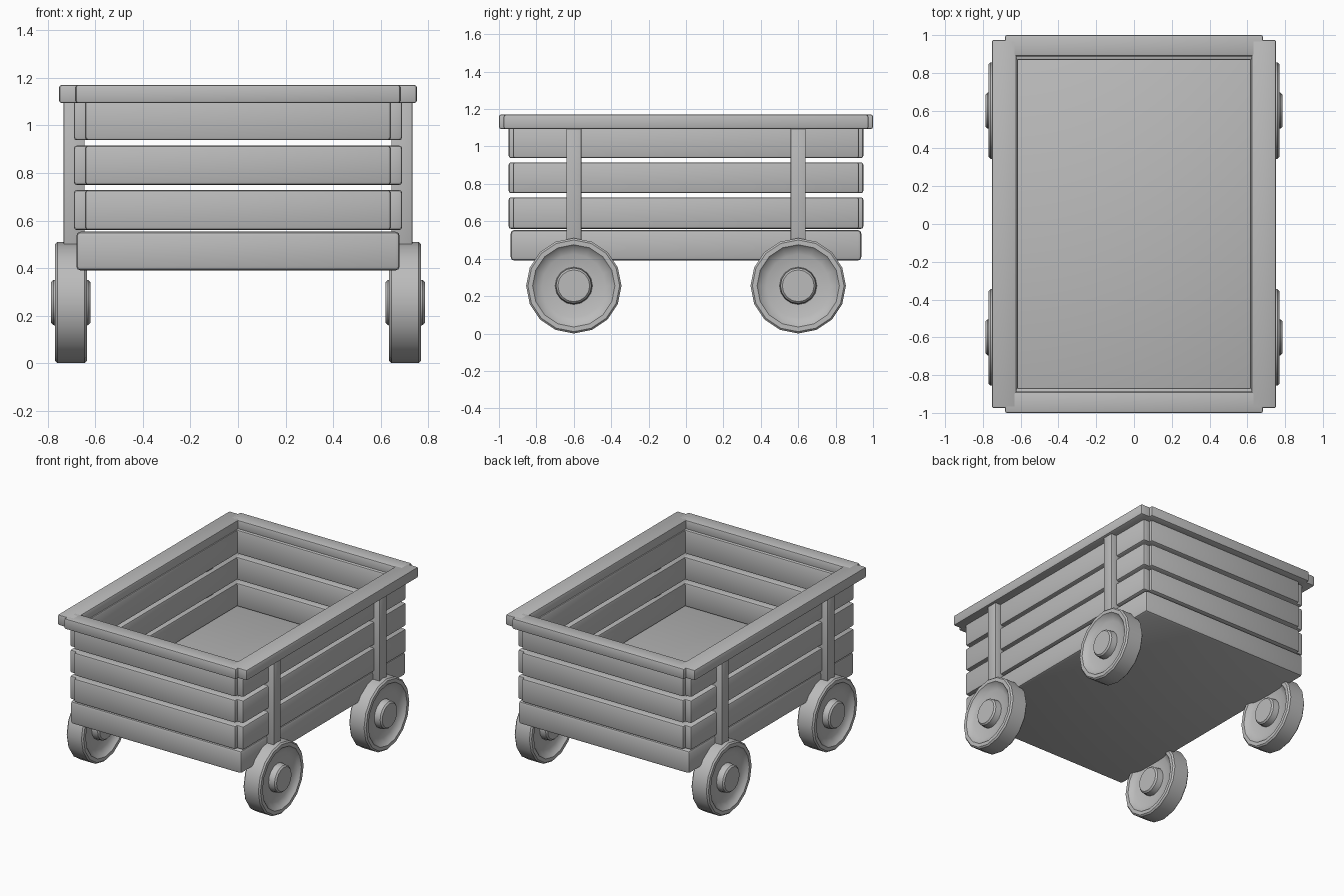
import bpy, bmesh, math

cube = bpy.data.objects.get("Cube")
if cube:
    bpy.data.objects.remove(cube, do_unlink=True)

grey = bpy.data.materials.new("plain_grey")
grey.use_nodes = True
color = (0.5, 0.5, 0.5, 1)
grey.diffuse_color = color
grey.node_tree.nodes["Principled BSDF"].inputs["Base Color"].default_value = color


def add_object(name, bm):
    bmesh.ops.recalc_face_normals(bm, faces=bm.faces)
    mesh = bpy.data.meshes.new(name)
    bm.to_mesh(mesh)
    bm.free()
    mesh.materials.append(grey)
    obj = bpy.data.objects.new(name, mesh)
    bpy.context.collection.objects.link(obj)
    bpy.ops.object.select_all(action='DESELECT')
    bpy.context.view_layer.objects.active = obj
    obj.select_set(True)
    bpy.ops.object.shade_smooth_by_angle(angle=math.radians(35))
    return obj


def board(name, x, y, z, bevel=0.012):
    """Bevelled box given as (low, high) ranges."""
    bm = bmesh.new()
    bmesh.ops.create_cube(bm, size=1)
    for v in bm.verts:
        v.co = [r[0] if c < 0 else r[1] for c, r in zip(v.co, (x, y, z))]
    bmesh.ops.bevel(bm, geom=bm.edges[:], offset=bevel, segments=2,
                    profile=0.5, affect='EDGES')
    return add_object(name, bm)


def span(side, inner, outer):
    return tuple(sorted((side * inner, side * outer)))


def wheel(name, x, y, z, sides=16):
    """Dished wheel with hub, lathed around the x axis."""
    half = [(0.085, 0.083), (0.095, 0.073), (0.1, 0.03), (0.17, 0.036),
            (0.205, 0.05), (0.22, 0.067), (0.245, 0.067), (0.255, 0.057)]
    profile = half + [(r, -d) for r, d in reversed(half)]
    bm = bmesh.new()
    rings = []
    for r, d in profile:
        angles = [2 * math.pi * i / sides for i in range(sides)]
        rings.append([bm.verts.new((x + d, y + r * math.cos(a), z + r * math.sin(a)))
                      for a in angles])
    for a, b in zip(rings, rings[1:]):
        for i in range(sides):
            j = (i + 1) % sides
            bm.faces.new((a[i], a[j], b[j], b[i]))
    bm.faces.new(rings[0])
    bm.faces.new(rings[-1])
    return add_object(name, bm)


# Cart bed
board("bed", (-0.68, 0.68), (-0.937, 0.937), (0.39, 0.553), 0.018)

# Slatted walls
slats = [("lower", 0.56, 0.728), ("middle", 0.75, 0.915), ("upper", 0.938, 1.11)]
for level, low, high in slats:
    for side, label in ((-1, "right"), (1, "left")):
        board(f"{label}_{level}_slat", span(side, 0.613, 0.69), (-0.925, 0.925), (low, high))
    for side, label in ((-1, "front"), (1, "back")):
        board(f"{label}_{level}_slat", (-0.642, 0.642), span(side, 0.867, 0.948), (low, high))

# Top rim
for side, label in ((-1, "right"), (1, "left")):
    board(f"{label}_rim", span(side, 0.622, 0.752), (-0.975, 0.975), (1.094, 1.17), 0.01)
for side, label in ((-1, "front"), (1, "back")):
    board(f"{label}_rim", (-0.683, 0.683), span(side, 0.888, 1.0), (1.094, 1.17), 0.01)

# Wheels and the posts above them
for sx, lr in ((-1, "right"), (1, "left")):
    for sy, fb in ((-1, "front"), (1, "back")):
        wheel(f"{fb}_{lr}_wheel", sx * 0.703, sy * 0.6, 0.255)
        board(f"{fb}_{lr}_post", span(sx, 0.645, 0.733),
              (sy * 0.6 - 0.04, sy * 0.6 + 0.04), (0.49, 1.11), 0.005)
